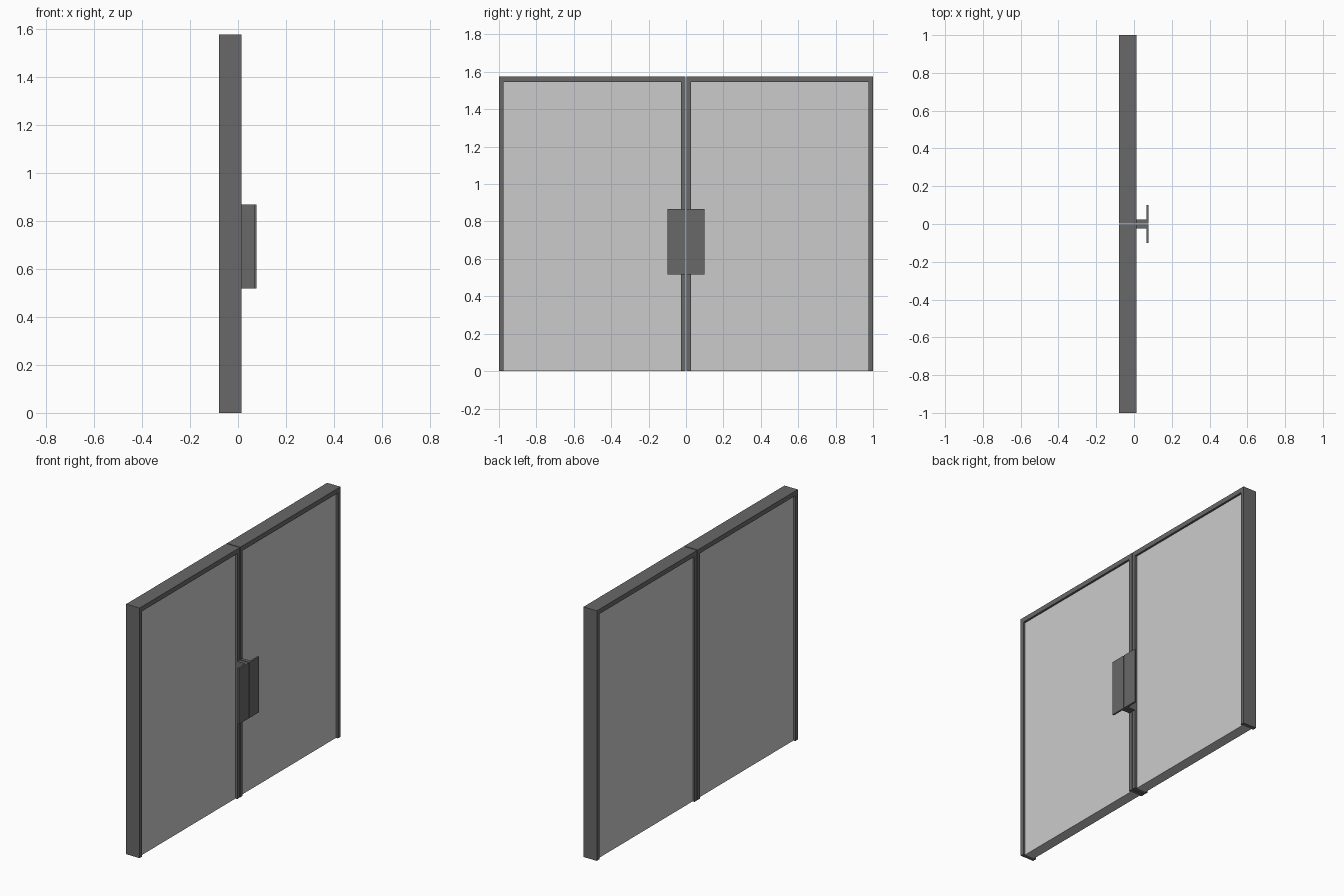
import bpy
import bmesh

if "Cube" in bpy.data.objects:
    bpy.data.objects.remove(bpy.data.objects["Cube"])

# Door dimensions
BACK, FRONT, TIP = -0.079, 0.014, 0.078
HEIGHT, GAP = 1.575, 0.003
STILE, RAIL, RECESS = 0.025, 0.03, 0.013

frame_mat = bpy.data.materials.new("dark_grey")
frame_mat.diffuse_color = (0.14, 0.14, 0.14, 1)
frame_mat.use_nodes = True
frame_mat.node_tree.nodes["Principled BSDF"].inputs["Base Color"].default_value = frame_mat.diffuse_color


def prism(name, points, lo, hi, axis, mat=None):
    """Extrude a closed 2D outline: axis 'x' takes (y, z), axis 'z' takes (x, y)."""
    def place(p, d):
        return (d, p[0], p[1]) if axis == 'x' else (p[0], p[1], d)
    bm = bmesh.new()
    face = bm.faces.new([bm.verts.new(place(p, lo)) for p in points])
    ext = bmesh.ops.extrude_face_region(bm, geom=[face])
    offset = (hi - lo, 0, 0) if axis == 'x' else (0, 0, hi - lo)
    moved = [v for v in ext["geom"] if isinstance(v, bmesh.types.BMVert)]
    bmesh.ops.translate(bm, verts=moved, vec=offset)
    bmesh.ops.recalc_face_normals(bm, faces=bm.faces)
    mesh = bpy.data.meshes.new(name)
    bm.to_mesh(mesh)
    bm.free()
    obj = bpy.data.objects.new(name, mesh)
    bpy.context.collection.objects.link(obj)
    if mat:
        mesh.materials.append(mat)
    # The second door leaf mirrors the first across y = 0
    mirror = obj.modifiers.new("mirror", 'MIRROR')
    mirror.use_axis = (False, True, False)
    mirror.use_mirror_merge = False
    return obj


# Frame: two stiles and a top rail, open at the bottom
inner, outer, top = GAP + STILE - 0.001, 1 - STILE, HEIGHT - RAIL
prism("door_frame",
      [(GAP, 0), (inner, 0), (inner, top), (outer, top),
       (outer, 0), (1, 0), (1, HEIGHT), (GAP, HEIGHT)],
      BACK, FRONT, 'x', frame_mat)

# Recessed panel reaching the floor
prism("door_panel",
      [(inner, 0), (outer, 0), (outer, top), (inner, top)],
      BACK + RECESS, FRONT - RECESS, 'x')

# L-shaped handle: stem on the inner stile and a flat grip plate
prism("door_handle",
      [(FRONT, GAP), (TIP, GAP), (TIP, 0.1), (TIP - 0.011, 0.1),
       (TIP - 0.011, 0.025), (FRONT, 0.025)],
      0.517, 0.867, 'z', frame_mat)
